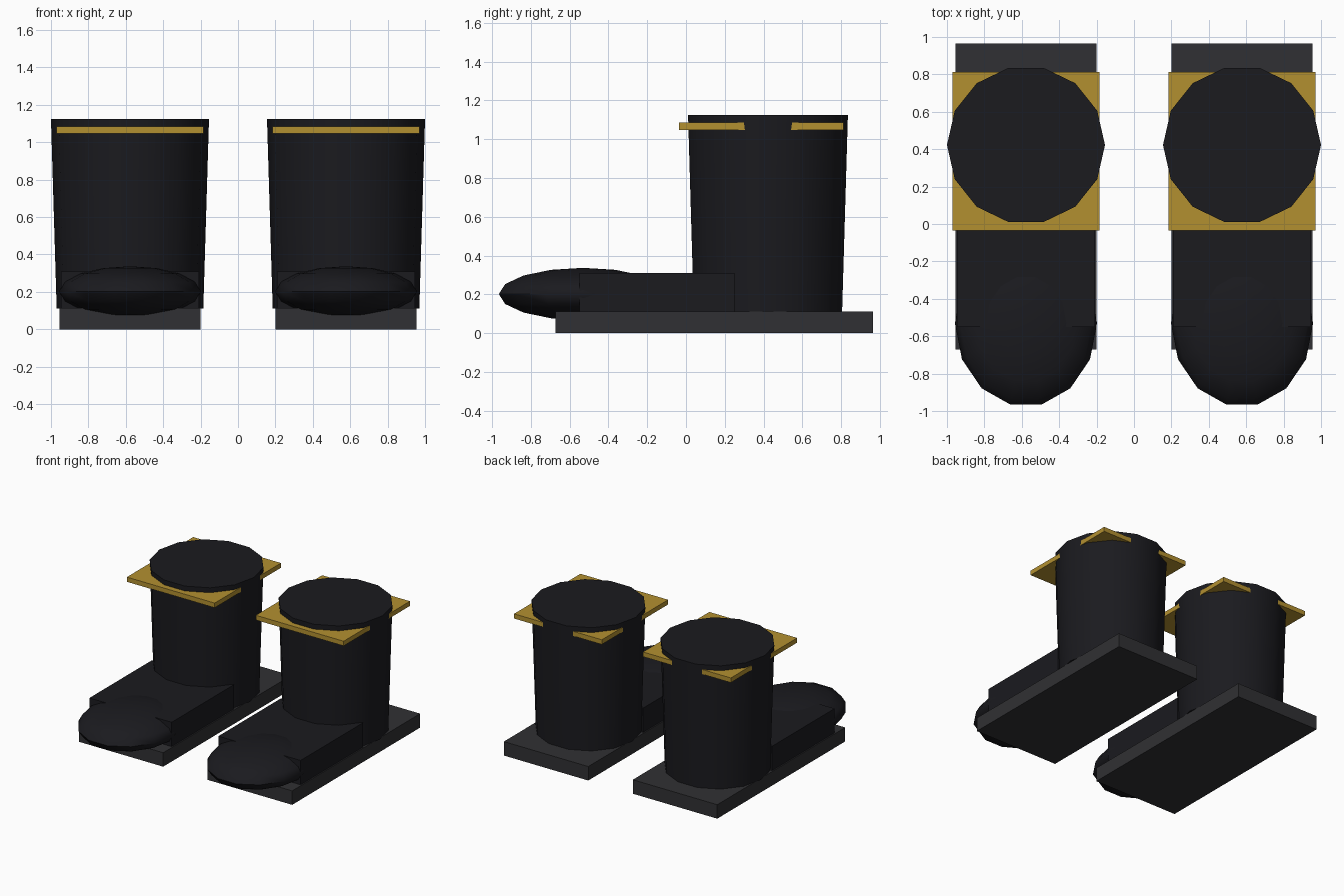
import bpy, bmesh, math
from mathutils import Matrix

if "Cube" in bpy.data.objects:
    bpy.data.objects.remove(bpy.data.objects["Cube"])


def material(name, rgb):
    m = bpy.data.materials.new(name)
    m.diffuse_color = (*rgb, 1)
    m.use_nodes = True
    m.node_tree.nodes["Principled BSDF"].inputs["Base Color"].default_value = m.diffuse_color
    return m


LEATHER = material("black_leather", (0.0105, 0.0105, 0.0135))
RUBBER = material("dark_rubber", (0.03, 0.03, 0.033))
GOLD = material("gold_trim", (0.45, 0.28, 0.03))
CX = 0.5775                      # sideways centre of each boot
QUARTER = Matrix.Rotation(math.pi / 2, 4, 'Z')


def finish(name, bm, mat, smooth=None):
    mesh = bpy.data.meshes.new(name)
    bm.to_mesh(mesh)
    bm.free()
    ob = bpy.data.objects.new(name, mesh)
    bpy.context.collection.objects.link(ob)
    mesh.materials.append(mat)
    if smooth:
        bpy.ops.object.select_all(action='DESELECT')
        ob.select_set(True)
        bpy.context.view_layer.objects.active = ob
        bpy.ops.object.shade_smooth_by_angle(angle=math.radians(smooth))


def box(name, x, y, z, mat):
    bm = bmesh.new()
    size = [b - a for a, b in (x, y, z)]
    mid = [(a + b) / 2 for a, b in (x, y, z)]
    bmesh.ops.create_cube(bm, size=1, matrix=Matrix.LocRotScale(mid, None, size))
    finish(name, bm, mat)


for side, s in (("left", 1), ("right", -1)):
    cx = s * CX

    def span(half):
        return (cx - half, cx + half)

    # flat sole, foot upper and square trim plate
    box(side + "_sole", span(0.378), (-0.672, 0.965), (0, 0.113), RUBBER)
    box(side + "_foot_upper", span(0.368), (-0.55, 0.25), (0.11, 0.31), LEATHER)
    box(side + "_cuff_trim", span(0.393), (-0.035, 0.813), (1.047, 1.085), GOLD)

    # tapered 14-sided shaft
    bm = bmesh.new()
    bmesh.ops.create_cone(bm, cap_ends=True, segments=14, radius1=0.392,
                          radius2=0.4225, depth=1.013,
                          matrix=Matrix.Translation((cx, 0.4225, 0.6185)) @ QUARTER)
    finish(side + "_shaft", bm, LEATHER, 30)

    # flattened round toe cap
    bm = bmesh.new()
    bmesh.ops.create_uvsphere(bm, u_segments=14, v_segments=8, radius=1,
                              matrix=Matrix.LocRotScale((cx, -0.53, 0.202), None,
                                                        (0.38, 0.446, 0.135)) @ QUARTER)
    finish(side + "_toe_cap", bm, LEATHER, 60)
